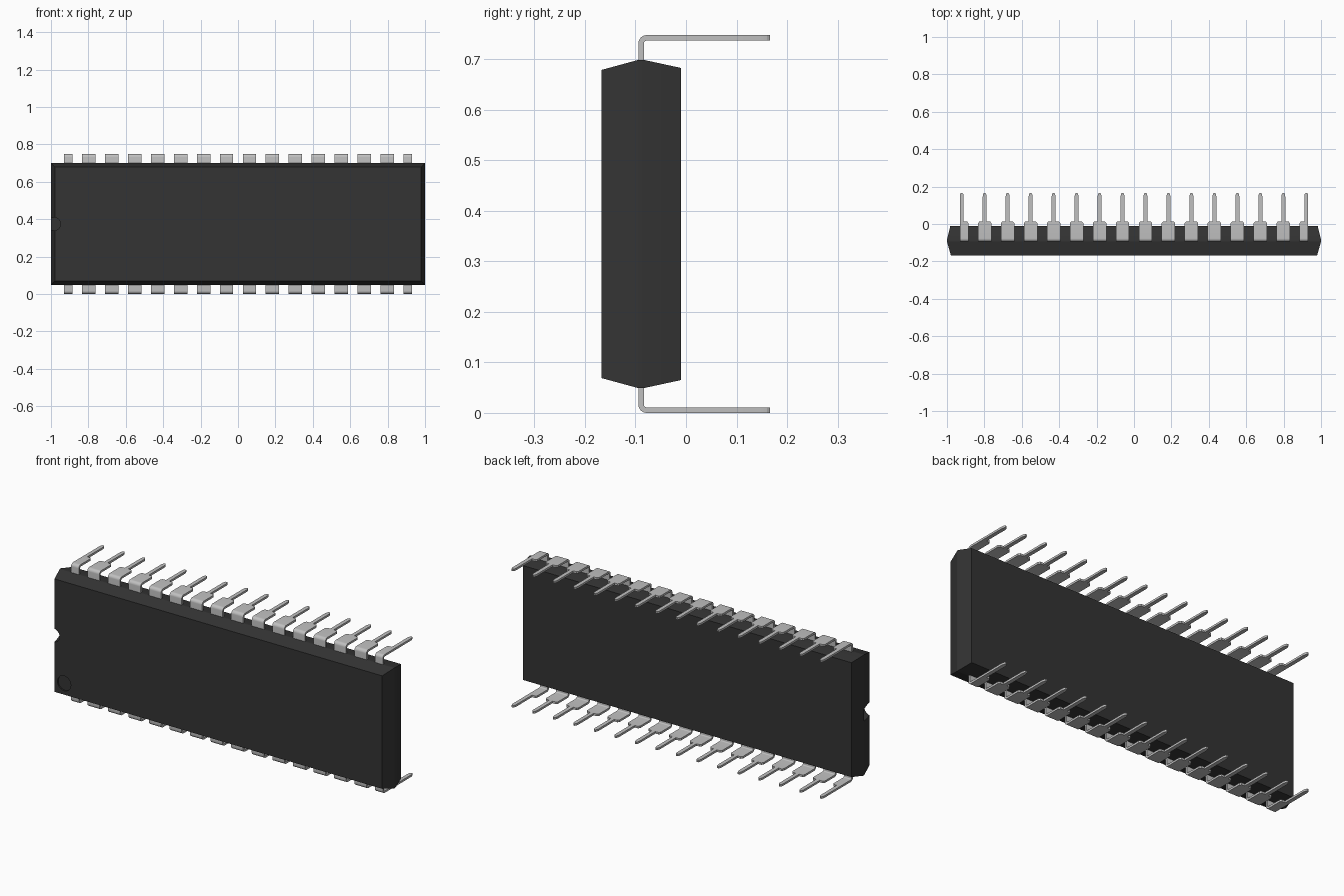
import bpy, bmesh, math
from mathutils import Matrix

if "Cube" in bpy.data.objects:
    bpy.data.objects.remove(bpy.data.objects["Cube"], do_unlink=True)

MID_Z = 0.374      # half of the total height
PITCH = 0.1228     # pin spacing
PINS = 16          # pins per row
T = 0.0055         # half the metal thickness


def material(name, rgb):
    m = bpy.data.materials.new(name)
    m.use_nodes = True
    m.diffuse_color = (*rgb, 1)
    m.node_tree.nodes["Principled BSDF"].inputs["Base Color"].default_value = (*rgb, 1)
    return m


plastic = material("dark grey plastic", (0.034, 0.034, 0.034))
metal = material("light grey metal", (0.53, 0.53, 0.53))


def finish(bm, name, mat):
    bmesh.ops.recalc_face_normals(bm, faces=bm.faces)
    mesh = bpy.data.meshes.new(name)
    bm.to_mesh(mesh)
    bm.free()
    mesh.materials.append(mat)
    obj = bpy.data.objects.new(name, mesh)
    bpy.context.collection.objects.link(obj)
    return obj


def loft(rings):
    """Closed solid through a series of four-cornered rings."""
    bm = bmesh.new()
    loops = [[bm.verts.new(p) for p in ring] for ring in rings]
    for a, b in zip(loops, loops[1:]):
        for i in range(4):
            j = (i + 1) % 4
            bm.faces.new((a[i], a[j], b[j], b[i]))
    bm.faces.new(loops[0])
    bm.faces.new(loops[-1])
    return bm


# Body: tapers to the front and back from a thin middle band
sections = [(-0.1675, 0.979, 0.305), (-0.094, 1.0, 0.325),
            (-0.084, 1.0, 0.325), (-0.010, 0.982, 0.309)]
body = finish(loft([[(sx * w, y, MID_Z + sz * h)
                     for sx, sz in ((-1, -1), (1, -1), (1, 1), (-1, 1))]
                    for y, w, h in sections]), "body", plastic)


# Orientation notch and first-pin dimple, cut into the front
def cut(name, x, z, radius, y_back):
    bm = bmesh.new()
    y_front = -0.25
    bmesh.ops.create_cone(
        bm, cap_ends=True, segments=32, radius1=radius, radius2=radius,
        depth=y_back - y_front,
        matrix=Matrix.Translation((x, (y_front + y_back) / 2, z))
        @ Matrix.Rotation(math.pi / 2, 4, "X"))
    cutter = finish(bm, name, plastic)
    cutter.hide_render = True
    mod = body.modifiers.new(name, "BOOLEAN")
    mod.operation = "DIFFERENCE"
    mod.solver = "EXACT"
    mod.object = cutter
    bpy.context.view_layer.objects.active = body
    bpy.ops.object.modifier_apply(modifier=mod.name)
    bpy.data.objects.remove(cutter, do_unlink=True)


cut("notch_cutter", -0.985, MID_Z, 0.036, -0.092)
cut("dimple_cutter", -0.922, 0.13, 0.040, -0.160)


# Pins: a bent strip, wide at the shoulder and narrow along the leg
def make_pin(name, x, left, right, side):
    leg, tip, chamfer = 0.0105, 0.004, 0.007
    r = 0.0115
    y0, d0 = -0.089, MID_Z - T
    # stations: y, distance from mid height, bend angle, left and right half width
    stations = [(y0, 0.30, 0, left, right)]
    for i in range(9):
        a = math.pi / 2 * i / 8
        stations.append((y0 + r - r * math.cos(a), d0 - r + r * math.sin(a), a, left, right))
    end = math.pi / 2
    cl = max(leg, left - chamfer)
    cr = max(leg, right - chamfer)
    stations += [(0.004, d0, end, left, right), (0.013, d0, end, cl, cr),
                 (0.0135, d0, end, leg, leg), (0.148, d0, end, leg, leg),
                 (0.160, d0, end, 0.008, 0.008), (0.1665, d0, end, tip, tip)]
    rings = []
    for y, d, a, wl, wr in stations:
        ny, nd = -math.cos(a) * T, math.sin(a) * T
        rings.append([(x + sx, y + s * ny, MID_Z + side * (d + s * nd))
                      for sx, s in ((-wl, -1), (wr, -1), (wr, 1), (-wl, 1))])
    return finish(loft(rings), name, metal)


WIDE, NARROW = 0.036, 0.0105
pins = []
for side, row in ((1, "top"), (-1, "bottom")):
    for i in range(PINS):
        x = (i - (PINS - 1) / 2) * PITCH
        # the end pins only widen inwards
        left = NARROW if i == 0 else WIDE
        right = NARROW if i == PINS - 1 else WIDE
        pins.append(make_pin(f"{row}_pin_{i + 1}", x, left, right, side))

# Smooth the bends and round cuts, keep the other edges sharp
bpy.ops.object.select_all(action="DESELECT")
for obj in pins + [body]:
    obj.select_set(True)
bpy.context.view_layer.objects.active = body
bpy.ops.object.shade_smooth_by_angle(angle=math.radians(14))
